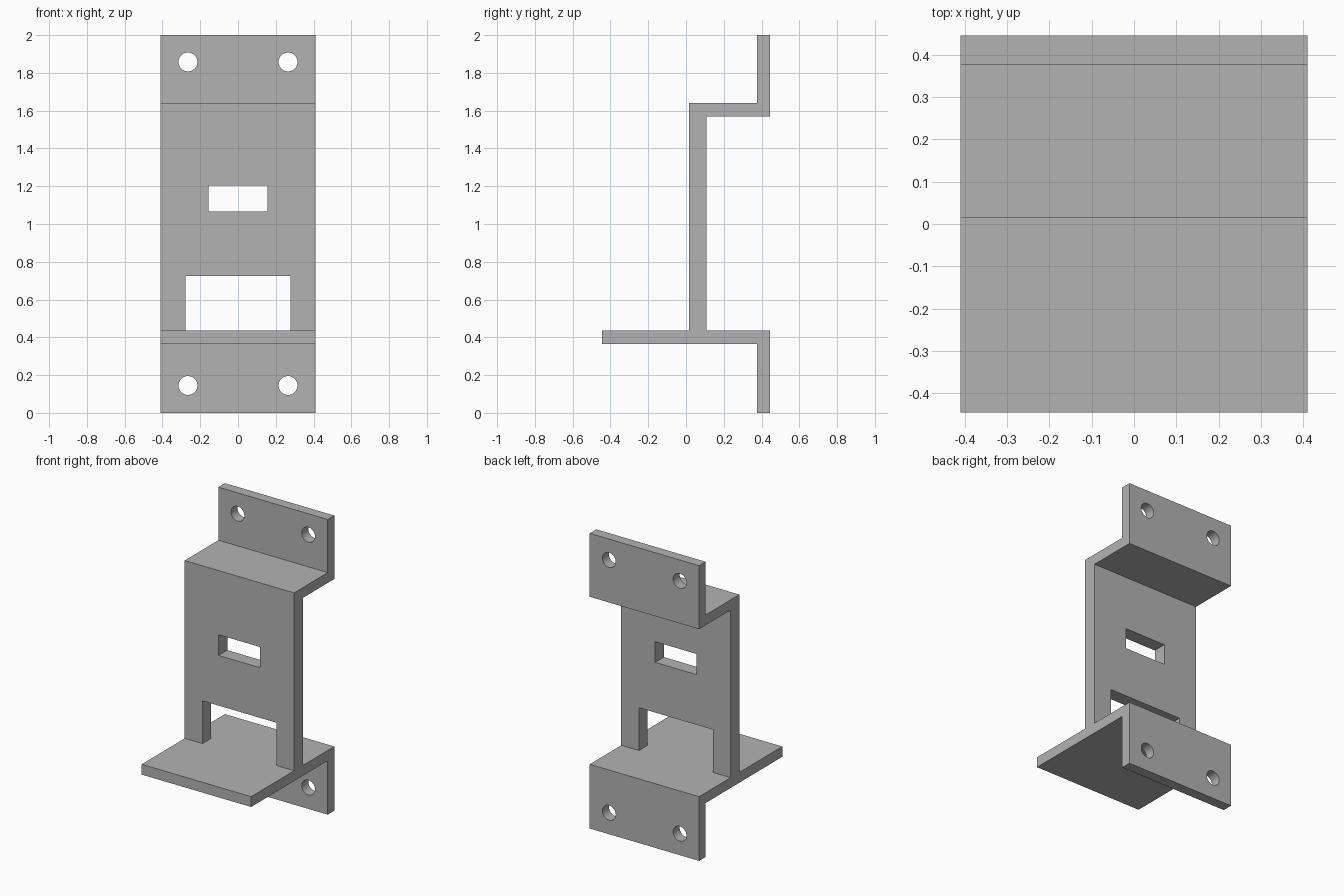
import bpy
import bmesh
from mathutils import Matrix, Vector

old = bpy.data.objects.get("Cube")
if old:
    bpy.data.objects.remove(old, do_unlink=True)

# Main dimensions
HALF_W = 0.41
FRONT, BACK, FLANGE = -0.445, 0.445, 0.375
WEB_FRONT, WEB_BACK = 0.015, 0.108
SHELF_LOW, SHELF_TOP = 0.365, 0.435
LEDGE_LOW, LEDGE_TOP = 1.57, 1.64
HEIGHT = 2.0

grey = bpy.data.materials.new("matte grey")
grey.use_nodes = True
grey.diffuse_color = (0.45, 0.45, 0.45, 1)
grey.node_tree.nodes["Principled BSDF"].inputs["Base Color"].default_value = (0.45, 0.45, 0.45, 1)


def finish(name, bm):
    bmesh.ops.recalc_face_normals(bm, faces=bm.faces)
    mesh = bpy.data.meshes.new(name)
    bm.to_mesh(mesh)
    bm.free()
    mesh.materials.append(grey)
    obj = bpy.data.objects.new(name, mesh)
    bpy.context.collection.objects.link(obj)
    return obj


def extrude_profile(name, points, half_width):
    """Extrude a (y, z) outline along x."""
    bm = bmesh.new()
    face = bm.faces.new([bm.verts.new((-half_width, y, z)) for y, z in points])
    geom = bmesh.ops.extrude_face_region(bm, geom=[face])["geom"]
    verts = [v for v in geom if isinstance(v, bmesh.types.BMVert)]
    bmesh.ops.translate(bm, verts=verts, vec=(2 * half_width, 0, 0))
    return finish(name, bm)


def window_cutter(name, half_width, low, high):
    y0, y1 = WEB_FRONT - 0.05, WEB_BACK + 0.05
    return extrude_profile(name, [(y0, low), (y1, low), (y1, high), (y0, high)], half_width)


def hole_cutter(name, x, z):
    bm = bmesh.new()
    place = Matrix.Translation(Vector((x, (FLANGE + BACK) / 2, z))) @ Matrix.Rotation(1.5707963, 4, "X")
    bmesh.ops.create_cone(bm, cap_ends=True, segments=48, radius1=0.05, radius2=0.05,
                          depth=0.2, matrix=place)
    return finish(name, bm)


# Bracket body: flanges, ledge, upright web and shelf in one outline
bracket = extrude_profile("mounting_bracket", [
    (BACK, 0), (BACK, SHELF_TOP), (WEB_BACK, SHELF_TOP), (WEB_BACK, LEDGE_LOW),
    (BACK, LEDGE_LOW), (BACK, HEIGHT), (FLANGE, HEIGHT), (FLANGE, LEDGE_TOP),
    (WEB_FRONT, LEDGE_TOP), (WEB_FRONT, SHELF_TOP), (FRONT, SHELF_TOP),
    (FRONT, SHELF_LOW), (FLANGE, SHELF_LOW), (FLANGE, 0),
], HALF_W)

# Slot, lower window and screw holes
cutters = [
    window_cutter("slot_cutter", 0.155, 1.065, 1.205),
    window_cutter("window_cutter", 0.277, SHELF_TOP, 0.725),
]
for z in (0.145, 1.858):
    for x in (-0.265, 0.265):
        cutters.append(hole_cutter("screw_hole_cutter", x, z))

bpy.context.view_layer.objects.active = bracket
for cutter in cutters:
    cutter.hide_render = True
    mod = bracket.modifiers.new("cut", "BOOLEAN")
    mod.operation = "DIFFERENCE"
    mod.solver = "EXACT"
    mod.object = cutter
    bpy.ops.object.modifier_apply(modifier=mod.name)
    bpy.data.objects.remove(cutter, do_unlink=True)

# Smooth hole walls, sharp plate edges
bpy.ops.object.select_all(action="DESELECT")
bracket.select_set(True)
bpy.ops.object.shade_smooth_by_angle(angle=0.5)
